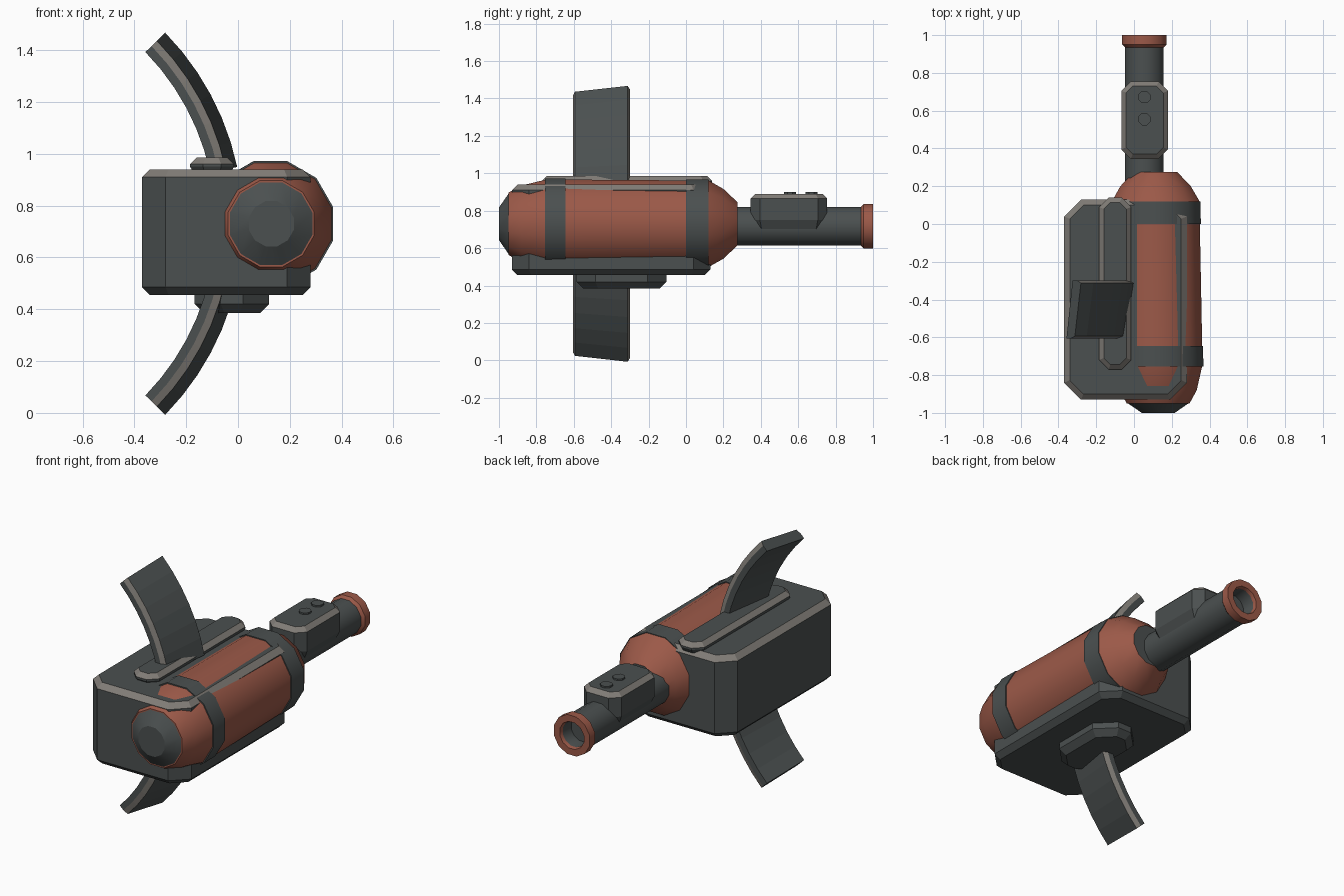
import bpy, bmesh, math

cube = bpy.data.objects.get("Cube")
if cube:
    bpy.data.objects.remove(cube, do_unlink=True)


def material(name, rgb):
    m = bpy.data.materials.new(name)
    m.use_nodes = True
    m.diffuse_color = (*rgb, 1)
    m.node_tree.nodes["Principled BSDF"].inputs["Base Color"].default_value = (*rgb, 1)
    return m


MATS = [material("dark_grey", (0.07, 0.08, 0.08)),
        material("rust_red", (0.33, 0.10, 0.065)),
        material("light_grey", (0.22, 0.205, 0.185))]
DARK, RED, LIGHT = range(3)


def loft(name, rings, mats, smooth=False):
    """Skin rings of points; mats(i, j) colours side j between ring i and i + 1."""
    bm = bmesh.new()
    loops = [[bm.verts.new(p) for p in ring] for ring in rings]
    n = len(loops[0])
    for i in range(len(loops) - 1):
        a, b = loops[i], loops[i + 1]
        for j in range(n):
            k = (j + 1) % n
            bm.faces.new((a[j], a[k], b[k], b[j])).material_index = mats(i, j)
    bm.faces.new(loops[0][::-1])
    bm.faces.new(loops[-1])
    bmesh.ops.recalc_face_normals(bm, faces=bm.faces[:])
    mesh = bpy.data.meshes.new(name)
    bm.to_mesh(mesh)
    bm.free()
    for m in MATS:
        mesh.materials.append(m)
    obj = bpy.data.objects.new(name, mesh)
    bpy.context.collection.objects.link(obj)
    if smooth:
        bpy.ops.object.select_all(action='DESELECT')
        obj.select_set(True)
        bpy.context.view_layer.objects.active = obj
        bpy.ops.object.shade_smooth_by_angle(angle=math.radians(32))
    return obj


def lathe(name, profile, colours, centre_x, z, sides=12):
    """Turn (y, radius) points about an axis along y."""
    rings = []
    for y, r in profile:
        angles = [2 * math.pi * (k + 0.5) / sides for k in range(sides)]
        rings.append([(centre_x(y) + r * math.cos(a), y, z + r * math.sin(a)) for a in angles])
    return loft(name, rings, lambda i, j: colours[i], True)


def block(name, x0, x1, y0, y1, cut, levels, colours):
    """Box with cut corners; levels are (z, inset) pairs."""
    rings = []
    for z, d in levels:
        a, b, e, f = x0 + d, x1 - d, y0 + d, y1 - d
        c = cut - d * (2 - math.sqrt(2))
        outline = [(a + c, e), (b - c, e), (b, e + c), (b, f - c),
                   (b - c, f), (a + c, f), (a, f - c), (a, e + c)]
        rings.append([(x, y, z) for x, y in outline])
    return loft(name, rings, lambda i, j: colours[i])


# Main housing and its mounting pads
block("housing", -0.37, 0.28, -0.93, 0.13, 0.09,
      [(0.455, 0.03), (0.485, 0), (0.91, 0), (0.94, 0.03)], [DARK, DARK, LIGHT])
block("top_rail", -0.185, -0.015, -0.77, 0.14, 0.05,
      [(0.925, 0.015), (0.95, 0), (0.96, 0), (0.985, 0.025)], [DARK, DARK, LIGHT])
block("bottom_pad", -0.167, 0.12, -0.585, -0.105, 0.1,
      [(0.385, 0.035), (0.42, 0), (0.47, 0)], [DARK, DARK])

# Tank with grey nose and two bands
lathe("tank",
      [(-1.0, 0.09), (-0.95, 0.165), (-0.95, 0.172), (-0.88, 0.212), (-0.755, 0.243),
       (-0.755, 0.25), (-0.645, 0.25), (-0.645, 0.245), (0.0, 0.24),
       (0.0, 0.246), (0.12, 0.244), (0.12, 0.24), (0.2, 0.193), (0.275, 0.12)],
      [DARK, RED, RED, RED, DARK, DARK, DARK, RED, DARK, DARK, DARK, RED, RED],
      lambda y: 0.125 - 0.012 * (y + 0.7), 0.73)

# Barrel with a hollow red muzzle
lathe("barrel",
      [(0.15, 0.106), (0.935, 0.106), (0.95, 0.122), (1.0, 0.122),
       (1.0, 0.082), (0.98, 0.076), (0.9, 0.076)],
      [DARK, RED, RED, RED, RED, DARK],
      lambda y: 0.055, 0.717)

# Control block with two buttons on the barrel
block("control_block", -0.067, 0.18, 0.345, 0.755, 0.05,
      [(0.675, 0.035), (0.75, 0), (0.865, 0), (0.89, 0.025)], [DARK, DARK, LIGHT])
for i, y in enumerate((0.555, 0.672)):
    angles = [math.pi * (k + 0.5) / 4 for k in range(8)]
    disc = [(0.055 + 0.035 * math.cos(a), y + 0.035 * math.sin(a)) for a in angles]
    loft(f"button_{i + 1}", [[(px, py, z) for px, py in disc] for z in (0.88, 0.9)],
         lambda i, j: DARK)

# Curved, slightly canted fins with light bevels, mirrored above and below
SECTION = [(0.947, -0.605), (0.98, -0.605), (1.009, -0.594),
           (1.054, -0.312), (1.027, -0.3), (0.992, -0.3)]
for name, side in (("upper_fin", 1), ("lower_fin", -1)):
    rings = []
    for step in range(7):
        a = math.radians(12 + 32.4 * step / 6)
        rings.append([(-1.034 + r * math.cos(a), y, 0.73 + side * r * math.sin(a))
                      for r, y in SECTION])
    loft(name, rings, lambda i, j: LIGHT if j in (1, 3) else DARK)
